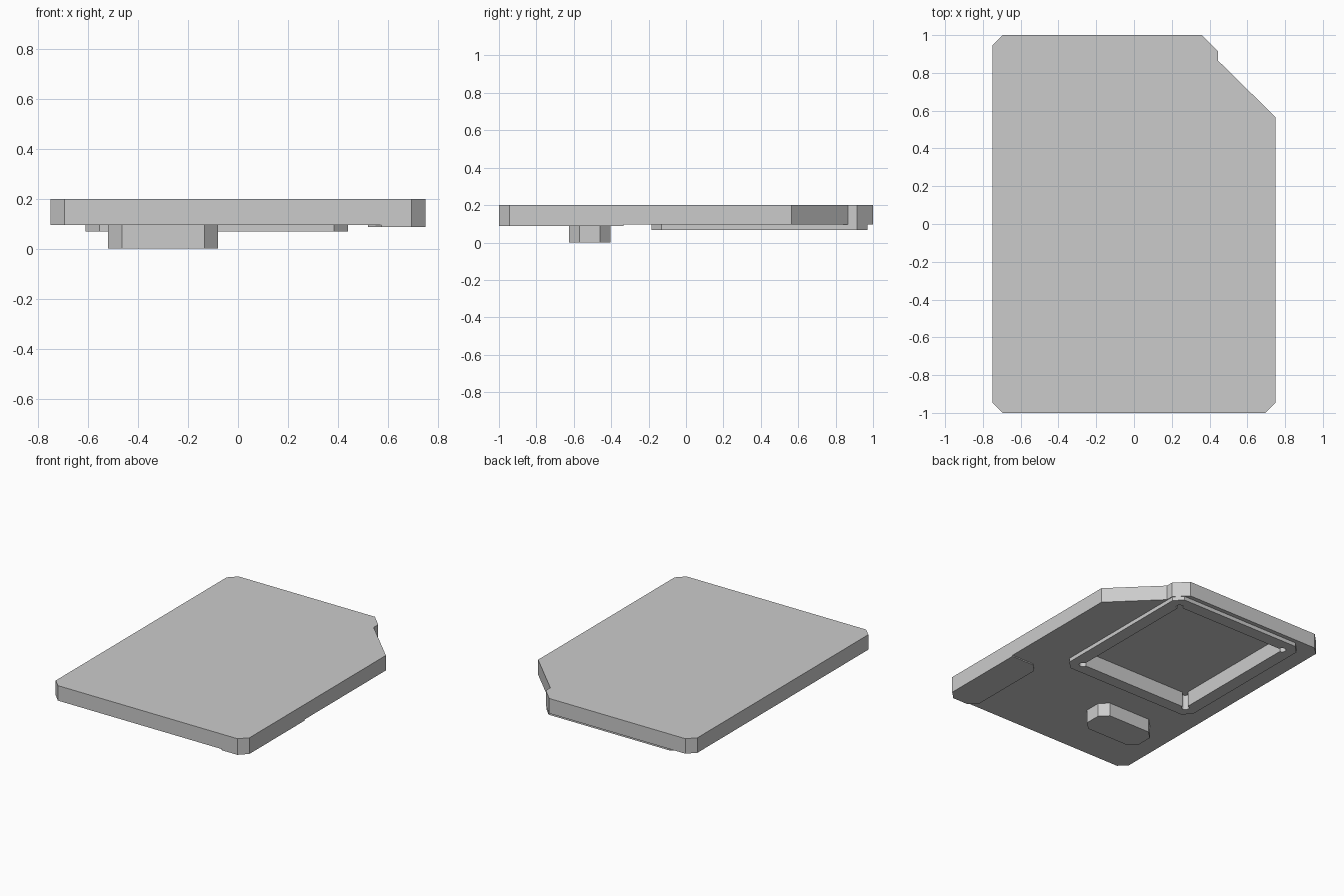
import bpy, bmesh
from math import cos, sin, radians

if "Cube" in bpy.data.objects:
    bpy.data.objects.remove(bpy.data.objects["Cube"], do_unlink=True)

# Single flat grey
grey = bpy.data.materials.new("plain grey")
grey.use_nodes = True
colour = (0.6, 0.6, 0.6, 1)
grey.diffuse_color = colour
grey.node_tree.nodes["Principled BSDF"].inputs["Base Color"].default_value = colour

BASE = 0.095      # underside of the plate
C = 0.055         # common corner chamfer


def prism(name, outline, z0, z1):
    """Extrude a counter-clockwise outline from z0 up to z1."""
    bm = bmesh.new()
    face = bm.faces.new([bm.verts.new((x, y, z0)) for x, y in outline])
    grown = bmesh.ops.extrude_face_region(bm, geom=[face])["geom"]
    tops = [g for g in grown if isinstance(g, bmesh.types.BMVert)]
    bmesh.ops.translate(bm, verts=tops, vec=(0, 0, z1 - z0))
    bmesh.ops.recalc_face_normals(bm, faces=bm.faces)
    mesh = bpy.data.meshes.new(name)
    bm.to_mesh(mesh)
    bm.free()
    mesh.materials.append(grey)
    obj = bpy.data.objects.new(name, mesh)
    bpy.context.collection.objects.link(obj)
    return obj


def chamfered(x0, x1, y0, y1, c=C):
    """Rectangle with all four corners cut."""
    return [(x0 + c, y0), (x1 - c, y0), (x1, y0 + c), (x1, y1 - c),
            (x1 - c, y1), (x0 + c, y1), (x0, y1 - c), (x0, y0 + c)]


def relieved(x0, x1, y0, y1, r, steps=12):
    """Rectangle with round relief holes at the corners."""
    points = []
    corners = [(x1, y1), (x0, y1), (x0, y0), (x1, y0)]
    for k, (cx, cy) in enumerate(corners):
        for i in range(steps + 1):
            a = radians(90 * k - 90 + 270 * i / steps)
            points.append((cx + r * cos(a), cy + r * sin(a)))
    return points


# Main plate with the notched back corner
body = chamfered(-0.75, 0.75, -1, 1)
body[3:5] = [(0.75, 0.565), (0.445, 0.865), (0.445, 0.915), (0.36, 1)]
plate = prism("main_plate", body, BASE, 0.2)

# Raised rim under the plate
rim = prism("underside_rim", chamfered(-0.61, 0.44, -0.185, 0.97), 0.068, BASE)

# Recess through the rim into the plate
cutter = prism("recess_cutter", relieved(-0.52, 0.35, -0.1, 0.88, 0.025), 0.03, 0.175)
cutter.hide_render = True
for obj in (plate, rim):
    cut = obj.modifiers.new("recess", "BOOLEAN")
    cut.operation = "DIFFERENCE"
    cut.solver = "EXACT"
    cut.object = cutter
    bpy.context.view_layer.objects.active = obj
    bpy.ops.object.modifier_apply(modifier=cut.name)
bpy.data.objects.remove(cutter, do_unlink=True)

# Locating block under the front half
prism("locating_block", chamfered(-0.52, -0.08, -0.625, -0.405), 0, BASE)

# Thin pad at the front left corner, flush with the plate edges
pad = chamfered(0.52, 0.75, -1, -0.335)
pad[3:5] = [(0.75, -0.335)]
prism("corner_pad", pad, 0.087, BASE)
